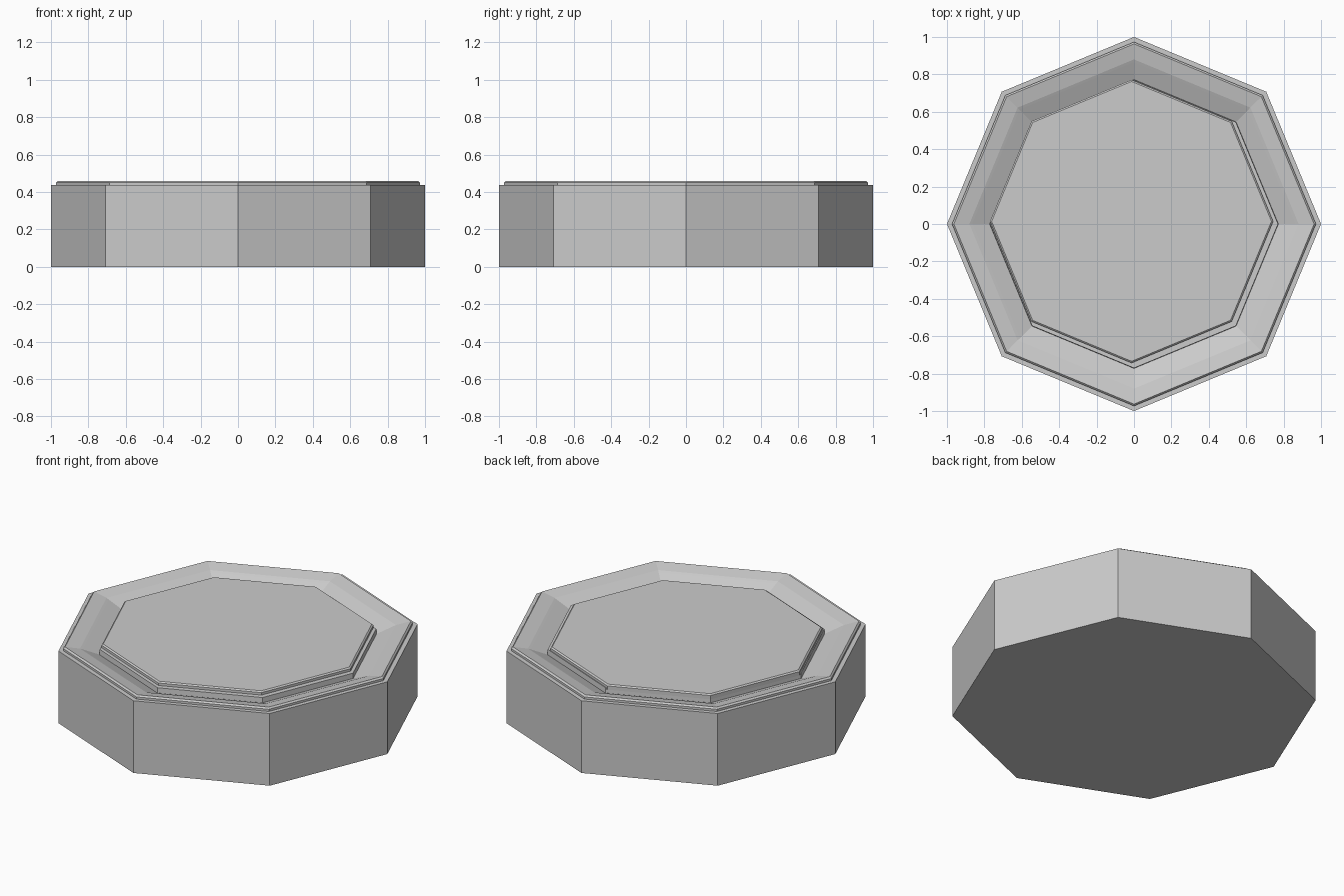
import bpy, bmesh
from math import cos, sin, pi

if "Cube" in bpy.data.objects:
    bpy.data.objects.remove(bpy.data.objects["Cube"])

SIDES = 8


def turned(name, profile, cx=0.0, cy=0.0):
    """Sweep an (radius, z) profile around z as an octagon and cap both ends."""
    bm = bmesh.new()
    rings = []
    for r, z in profile:
        rings.append([bm.verts.new((cx + r * cos(2 * pi * i / SIDES),
                                    cy + r * sin(2 * pi * i / SIDES), z))
                      for i in range(SIDES)])
    for a, b in zip(rings, rings[1:]):
        for i in range(SIDES):
            j = (i + 1) % SIDES
            bm.faces.new((a[i], a[j], b[j], b[i]))
    bm.faces.new(rings[0][::-1])
    bm.faces.new(rings[-1])
    bmesh.ops.recalc_face_normals(bm, faces=bm.faces)
    mesh = bpy.data.meshes.new(name)
    bm.to_mesh(mesh)
    bm.free()
    obj = bpy.data.objects.new(name, mesh)
    bpy.context.collection.objects.link(obj)
    return obj


# Body: wall, small outer ledge, raised rim, sloped groove and central core
turned("octagonal_base", [
    (1.0, 0.0), (1.0, 0.437),
    (0.973, 0.437), (0.973, 0.45), (0.963, 0.459),
    (0.88, 0.442), (0.865, 0.436),
    (0.772, 0.397),
    (0.77, 0.428),
])

# Slightly offset plate resting on the core
turned("top_plate", [
    (0.757, 0.42), (0.757, 0.443), (0.748, 0.45),
], -0.013, 0.014)
